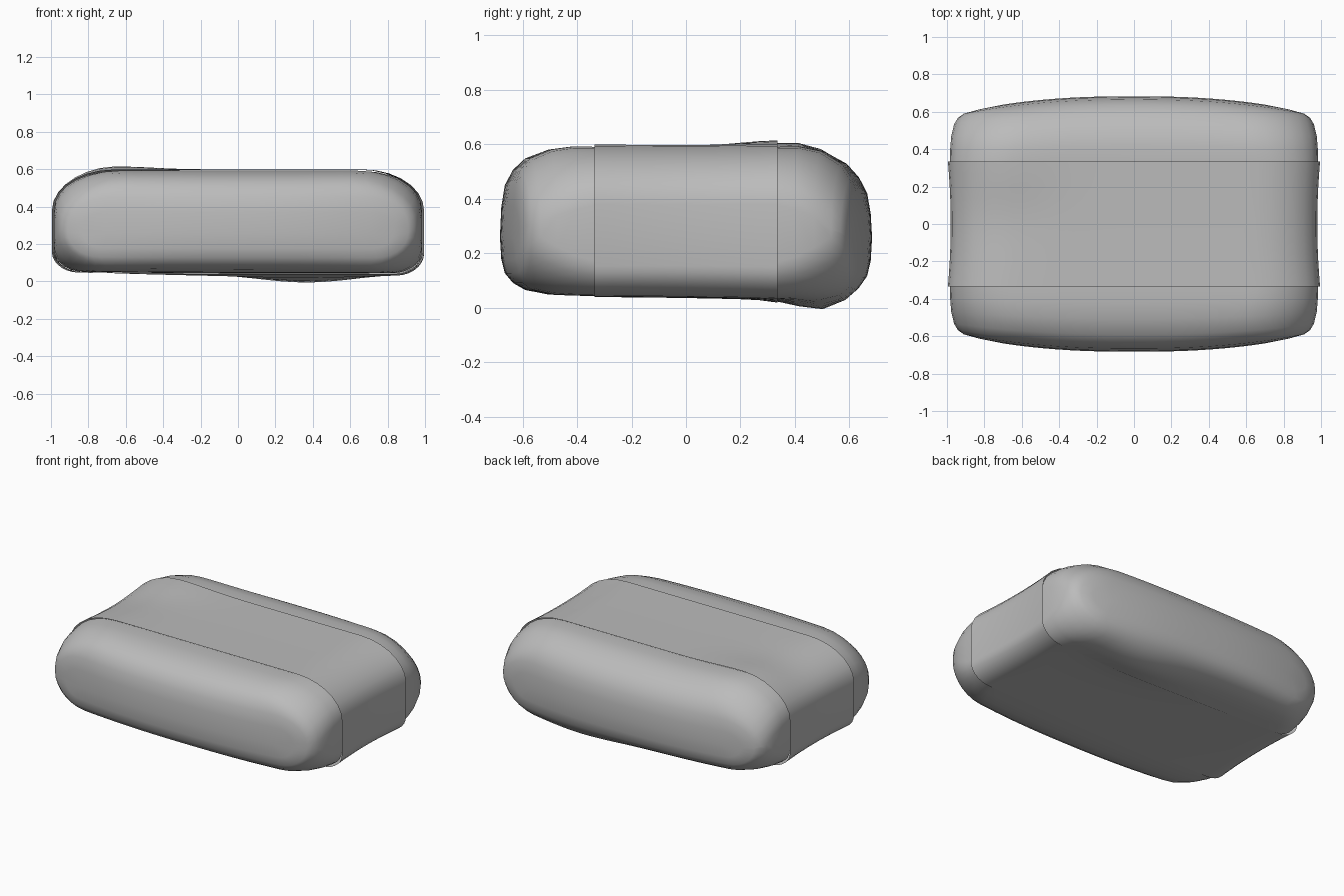
import bpy, bmesh, math
from math import sin, cos, pi, exp

if "Cube" in bpy.data.objects:
    bpy.data.objects.remove(bpy.data.objects["Cube"])

cloth = bpy.data.materials.new("grey cloth")
cloth.use_nodes = True
grey = (0.5, 0.5, 0.5, 1)
cloth.diffuse_color = grey
cloth.node_tree.nodes["Principled BSDF"].inputs["Base Color"].default_value = grey


def section(w, lo, hi, rt, rb, n=7, m=10):
    """Rounded rectangle in x and z; corners are wider than they are tall."""
    half = []
    wt, wb = 1.5 * rt, 1.3 * rb
    for i in range(m):
        half.append(((w - wt) * i / m, hi))
    for i in range(n + 1):
        a = pi / 2 * i / n
        half.append((w - wt + wt * sin(a), hi - rt + rt * cos(a)))
    for i in range(n + 1):
        a = pi / 2 * i / n
        half.append((w - wb + wb * cos(a), lo + rb - rb * sin(a)))
    for i in range(1, m + 1):
        half.append(((w - wb) * (1 - i / m), lo))
    return half + [(-x, z) for x, z in half[-2:0:-1]]


def drape(x, y, z):
    """Soft unevenness: sagging underside and a raised far corner on top."""
    low = max(0, 1 - z / 0.3)
    high = max(0, z / 0.3 - 1)
    tilt = 0.014 + 0.02 * max(-0.34, min(0.34, y))
    z -= low * (tilt * (1 - (x - 0.3) ** 2)
                + 0.052 * exp(-((x - 0.37) / 0.35) ** 2 - ((y - 0.5) / 0.13) ** 2))
    z += high * 0.016 * exp(-((x + 0.64) / 0.25) ** 2 - ((y - 0.33) / 0.2) ** 2)
    z -= high * 0.012 * exp(-((x + 0.8) / 0.25) ** 2 - (y / 0.22) ** 2)
    return x, y, z


def loft(name, rings):
    """Skin a list of (y, bow, section) rings into a smooth object."""
    bm = bmesh.new()
    loops = []
    for y, bow, pts in rings:
        loops.append([bm.verts.new(drape(x, y + bow * (1 - abs(x / 0.98) ** 2.4), z))
                      for x, z in pts])
    for a, b in zip(loops, loops[1:]):
        k = len(a)
        for i in range(k):
            j = (i + 1) % k
            bm.faces.new((a[i], a[j], b[j], b[i]))
    bmesh.ops.remove_doubles(bm, verts=bm.verts, dist=0.0005)
    bmesh.ops.recalc_face_normals(bm, faces=bm.faces)
    me = bpy.data.meshes.new(name)
    bm.to_mesh(me)
    bm.free()
    me.materials.append(cloth)
    ob = bpy.data.objects.new(name, me)
    bpy.context.collection.objects.link(ob)
    bpy.ops.object.select_all(action="DESELECT")
    ob.select_set(True)
    bpy.context.view_layer.objects.active = ob
    bpy.ops.object.shade_smooth_by_angle(angle=math.radians(60))


# End cushions: y, bow, half width, bottom, top, back drop, top and bottom radius
end = [
    (0.32, 0.0, 0.984, 0.049, 0.59, 0.0, 0.21, 0.12),
    (0.40, 0.015, 0.983, 0.05, 0.592, 0.0, 0.23, 0.14),
    (0.47, 0.035, 0.977, 0.054, 0.58, 0.005, 0.24, 0.17),
    (0.53, 0.06, 0.962, 0.07, 0.548, 0.02, 0.24, 0.19),
    (0.56, 0.075, 0.942, 0.095, 0.506, 0.028, 0.20, 0.18),
    (0.575, 0.09, 0.91, 0.13, 0.45, 0.03, 0.15, 0.13),
    (0.58, 0.098, 0.83, 0.18, 0.37, 0.025, 0.08, 0.08),
    (0.583, 0.10, 0.70, 0.26, 0.26, 0.0, 0.0, 0.0),
]
for name, side in (("front_cushion", -1), ("back_cushion", 1)):
    rings = []
    for y, bow, w, lo, hi, drop, rt, rb in end:
        top = hi - drop * (side > 0)
        rings.append((side * y, side * bow, section(w, lo, top, rt, rb)))
    loft(name, rings)

# Wrapped band: thin open sleeve flaring slightly at its edges
band = []
for i in range(11):
    y = -0.335 + 0.067 * i
    flare = (y / 0.335) ** 2
    band.append((y, 0, section(0.98 + 0.015 * flare, 0.047 - 0.002 * flare,
                               0.597 + 0.002 * flare, 0.22, 0.11)))
loft("wrapped_band", band)
